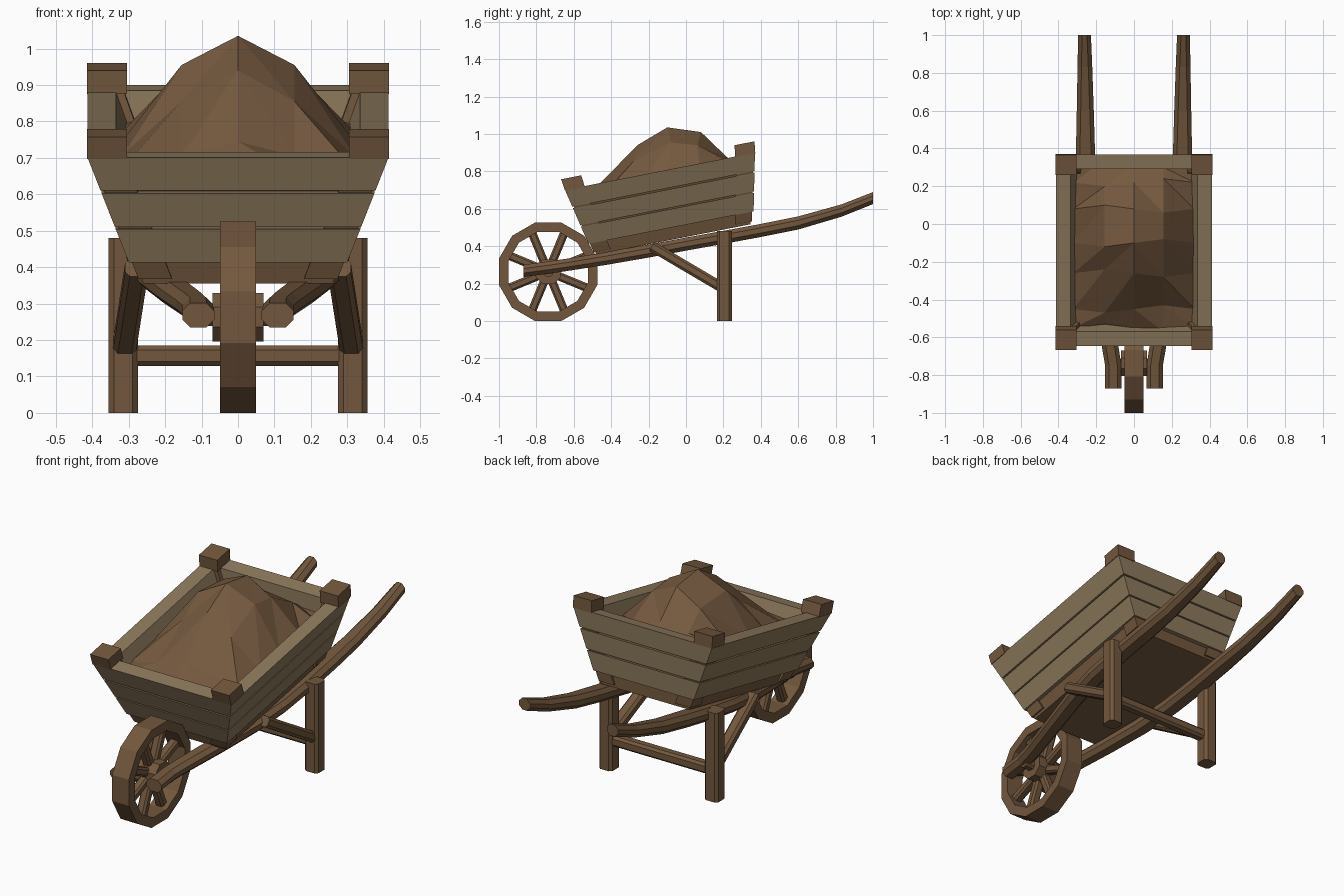
import bpy, bmesh, math
from mathutils import Vector

if "Cube" in bpy.data.objects:
    bpy.data.objects.remove(bpy.data.objects["Cube"])

TILT = math.radians(11.1)      # slope of the tray


def material(name, col):
    m = bpy.data.materials.new(name)
    m.diffuse_color = (*col, 1)
    m.use_nodes = True
    m.node_tree.nodes["Principled BSDF"].inputs["Base Color"].default_value = m.diffuse_color
    return m


BROWN = material("brown wood", (0.170, 0.096, 0.047))
TAN = material("tan planks", (0.262, 0.190, 0.104))
SOIL = material("soil", (0.178, 0.100, 0.050))


def finish(name, bm, mat, tilt=False):
    bmesh.ops.recalc_face_normals(bm, faces=bm.faces)
    me = bpy.data.meshes.new(name)
    bm.to_mesh(me)
    bm.free()
    me.materials.append(mat)
    ob = bpy.data.objects.new(name, me)
    bpy.context.collection.objects.link(ob)
    if tilt:
        ob.rotation_euler.x = TILT
    return ob


def loft(name, sections, mat, tilt=False, closed=False):
    """Skin matching rings of points; cap the ends unless closed."""
    bm = bmesh.new()
    rings = [[bm.verts.new(p) for p in s] for s in sections]
    n = len(rings[0])
    pairs = list(zip(rings, rings[1:]))
    if closed:
        pairs.append((rings[-1], rings[0]))
    else:
        bm.faces.new(rings[0])
        bm.faces.new(rings[-1])
    for a, b in pairs:
        for i in range(n):
            j = (i + 1) % n
            bm.faces.new((a[i], a[j], b[j], b[i]))
    return finish(name, bm, mat, tilt)


def octagon(c, a, b, w, h, ch):
    """Rectangle w x h with chamfered corners, spanned by axes a and b."""
    c, w, h = Vector(c), w / 2, h / 2
    pts = [(w, h - ch), (w - ch, h), (ch - w, h), (-w, h - ch),
           (-w, ch - h), (ch - w, -h), (w - ch, -h), (w, ch - h)]
    return [c + a * x + b * y for x, y in pts]


def bar(name, p0, p1, w, h, ch, mat=BROWN, ref=(1, 0, 0)):
    p0, p1 = Vector(p0), Vector(p1)
    d = (p1 - p0).normalized()
    b = d.cross(Vector(ref)).normalized()
    a = b.cross(d)
    return loft(name, [octagon(p, a, b, w, h, ch) for p in (p0, p1)], mat)


# ---- Wheel: twelve-sided rim, eight spokes, hub and axle
WC = Vector((0, -0.737, 0.263))


def around(r, ang, x=0):
    return WC + Vector((x, r * math.cos(ang), r * math.sin(ang)))


k = 1 / math.cos(math.pi / 12)
rim = []
for i in range(12):
    t = math.radians(15 + 30 * i)
    rim.append([around(r * k, t, x) for r, x in
                ((0.263, -0.05), (0.263, 0.05), (0.213, 0.05), (0.213, -0.05))])
loft("wheel_rim", rim, BROWN, closed=True)
for i in range(8):
    t = math.radians(22.5 + 45 * i)
    bar(f"spoke_{i + 1}", around(0.03, t), around(0.225, t), 0.05, 0.045, 0.01)
loft("wheel_hub", [[around(0.072, math.radians(22.5 + 45 * i), x) for i in range(8)]
                   for x in (-0.07, 0.07)], BROWN)
bar("axle", (-0.12, *WC.yz), (0.12, *WC.yz), 0.05, 0.05, 0.012, ref=(0, 1, 0))

# ---- Shafts, legs and braces on both sides
X, Z = Vector((1, 0, 0)), Vector((0, 0, 1))
# y, x, z, width, height
PATH = [(-0.87, 0.109, 0.268, 0.088, 0.066), (-0.75, 0.11, 0.284, 0.086, 0.066),
        (-0.65, 0.126, 0.298, 0.088, 0.066), (-0.42, 0.178, 0.335, 0.092, 0.068),
        (-0.2, 0.225, 0.374, 0.096, 0.07), (0.0, 0.25, 0.411, 0.1, 0.07),
        (0.2, 0.257, 0.447, 0.1, 0.07), (0.4, 0.257, 0.484, 0.1, 0.07),
        (0.6, 0.258, 0.524, 0.09, 0.07), (0.83, 0.26, 0.59, 0.078, 0.066),
        (1.0, 0.262, 0.657, 0.068, 0.064)]
for s, side in ((-1, "left"), (1, "right")):
    loft(f"shaft_{side}", [octagon((s * x, y, z), X, Z, w, h, 0.021)
                           for y, x, z, w, h in PATH], BROWN)
    bar(f"leg_{side}", (s * 0.315, 0.205, 0), (s * 0.315, 0.205, 0.48), 0.08, 0.08, 0.014)
    bar(f"brace_{side}", (s * 0.278, -0.18, 0.398), (s * 0.312, 0.19, 0.18),
        0.064, 0.055, 0.013)
bar("leg_rail", (-0.3, 0.205, 0.157), (0.3, 0.205, 0.157), 0.056, 0.056, 0.012, ref=(0, 1, 0))

# ---- Tray, built level and then tilted
MID = 0.0175


def half(w):
    """Half width and half length of the tray's outside at height w."""
    d = w - 0.812
    return 0.413 + 0.37 * d, 0.5175 + 0.22 * d


def quad(w, inset):
    u, v = half(w)
    u, v = u - inset, v - inset
    return [(-u, MID - v, w), (u, MID - v, w), (u, MID + v, w), (-u, MID + v, w)]


def wall_ring(name, w0, w1, outer, inner, mat):
    secs = [quad(w0, outer), quad(w1, outer), quad(w1, inner), quad(w0, inner)]
    loft(name, secs, mat, tilt=True, closed=True)


for i, (w0, w1) in enumerate(((0.505, 0.603), (0.610, 0.708), (0.716, 0.812))):
    wall_ring(f"plank_course_{i + 1}", w0, w1, 0, 0.078, TAN)
# backing behind the gaps between the planks
wall_ring("tray_backing", 0.5, 0.8, 0.03, 0.07, BROWN)
loft("tray_floor", [quad(0.441, 0.015), quad(0.507, 0.02)], BROWN, tilt=True)


def corner(w, sx, sy, near, far):
    u, v = half(w)
    return [(sx * (u - a), MID + sy * (v - b), w) for a, b in
            ((near, near), (far, near), (far, far), (near, far))]


for sx, a in ((-1, "left"), (1, "right")):
    for sy, b in ((-1, "front"), (1, "back")):
        loft(f"corner_post_{b}_{a}", [corner(w, sx, sy, 0.008, 0.1)
                                      for w in (0.455, 0.813)], BROWN, tilt=True)
        cap = [[(x, y, w) for x, y, _ in corner(0.813, sx, sy, -0.001, 0.108)]
               for w in (0.808, 0.872)]
        for p in range(4):     # caps lean slightly outward
            x, y, w = cap[1][p]
            cap[1][p] = (x, y + sy * 0.008, w)
        loft(f"post_cap_{b}_{a}", cap, BROWN, tilt=True)

# ---- Heap of soil: y, then z at centre, mid and edge columns
HEAP = [(-0.55, 0.665, 0.655, 0.64), (-0.45, 0.745, 0.705, 0.665),
        (-0.26, 0.94, 0.855, 0.705), (-0.1, 1.035, 0.955, 0.745),
        (0.08, 1.01, 0.94, 0.77), (0.22, 0.875, 0.845, 0.79),
        (0.32, 0.81, 0.805, 0.80)]
bm = bmesh.new()
rows = []
for i, (y, c, m, e) in enumerate(HEAP):
    j = 0.02 * (-1) ** i
    rows.append([bm.verts.new(p) for p in (
        (-0.32, y, e), (-0.155, y + j, m), (0, y, c), (0.155, y - j, m), (0.32, y, e))])
for a, b in zip(rows, rows[1:]):
    for i in range(4):
        if i < 2:
            bm.faces.new((a[i], a[i + 1], b[i + 1]))
            bm.faces.new((a[i], b[i + 1], b[i]))
        else:
            bm.faces.new((a[i], a[i + 1], b[i]))
            bm.faces.new((a[i + 1], b[i + 1], b[i]))
heap = finish("soil_heap", bm, SOIL)
if heap.data.polygons[0].normal.z < 0:
    heap.data.flip_normals()
